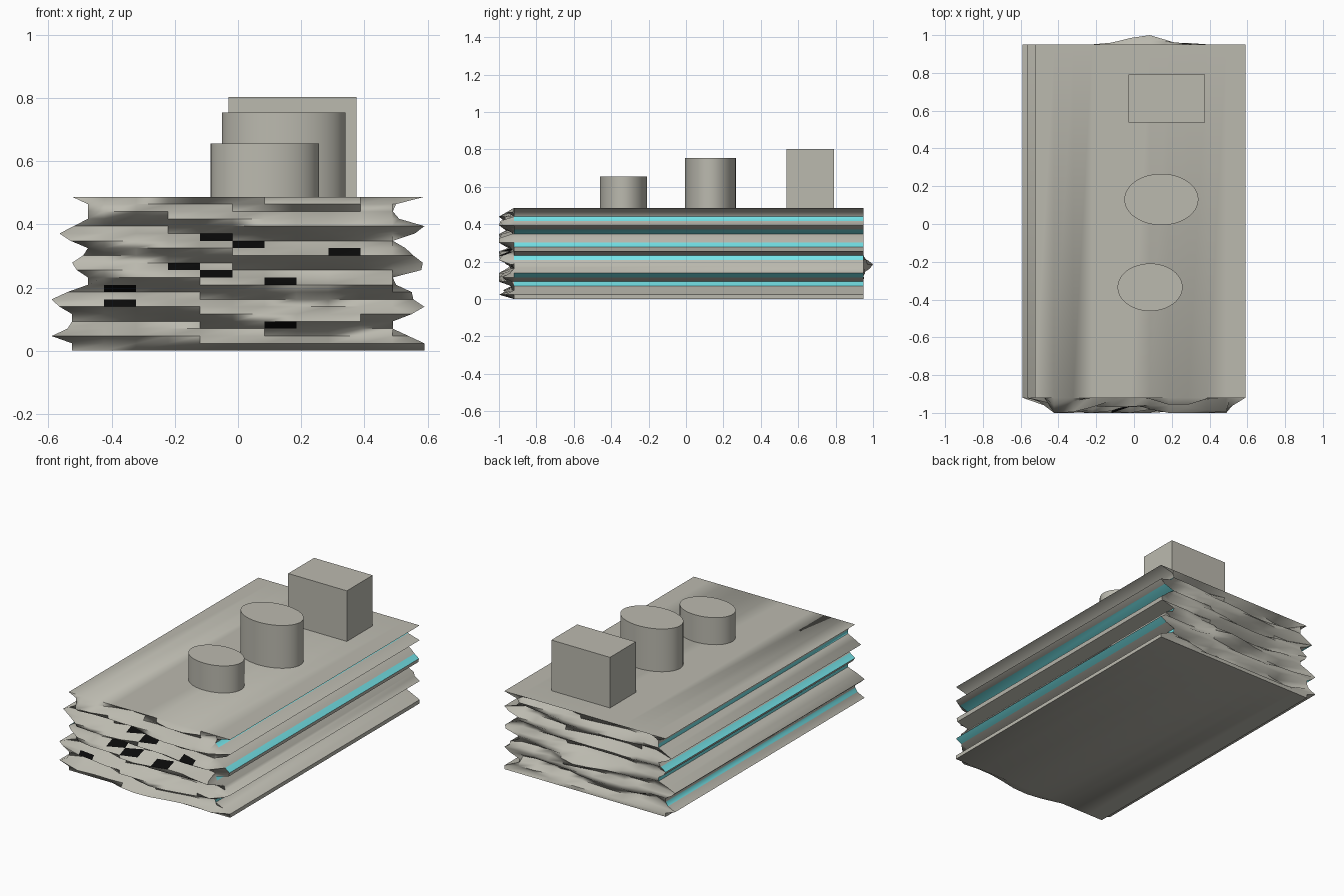
import bpy, bmesh, math

if "Cube" in bpy.data.objects:
    bpy.data.objects.remove(bpy.data.objects["Cube"])

def material(name, rgb):
    m = bpy.data.materials.new(name)
    m.diffuse_color = (*rgb, 1)
    m.use_nodes = True
    m.node_tree.nodes["Principled BSDF"].inputs["Base Color"].default_value = m.diffuse_color
    return m

stone = material("warm grey stone", (0.50, 0.49, 0.43))
cyan = material("pale cyan", (0.18, 0.78, 0.82))
black = material("black", (0.003, 0.003, 0.003))

COLS, ROWS, H = 11, 21, 0.487
X0, X1 = -0.525, 0.59
FRONT, BACK = -0.92, 0.95

# Layered outline of each long side, bottom to top
LEFT = [-.525, -.525, -.59, -.54, -.525, -.525, -.565, -.59, -.54, -.475, -.475,
        -.51, -.525, -.49, -.475, -.53, -.565, -.52, -.475, -.475, -.475, -.525]
RIGHT = [.59, .59, .54, .49, .49, .55, .59, .555, .55, .50, .49,
         .58, .585, .555, .53, .49, .56, .59, .51, .49, .50, .59]
CYAN_ROWS = {3, 5, 9, 12, 15, 18}
BLACK_CELLS = {(4, 15), (5, 14), (8, 13), (3, 11), (4, 10), (6, 9), (1, 8), (1, 6), (6, 3)}

def pos_x(i, j):
    if i == 0:
        return LEFT[j]
    if i == COLS:
        return RIGHT[j]
    return X0 + (X1 - X0) * i / COLS

def ripple(x, z, phase):
    return (math.sin(2 * math.pi * z / 0.098 + 1.5 * math.sin(5 * x + phase))
            + 0.5 * math.sin(8 * x + 12 * z + phase))

def front_y(i, j):
    if i in (0, COLS) or j in (0, ROWS):
        return FRONT
    y = FRONT - 0.025 - 0.05 * ripple(pos_x(i, j), H * j / ROWS, 0.4)
    return max(-1.0, min(-0.88, y))

def back_y(i, j):
    if i in (0, COLS) or j in (0, ROWS):
        return BACK
    x, z = pos_x(i, j), H * j / ROWS
    y = min(BACK, 0.93 + 0.035 * ripple(x, z, 2.0))
    bump = math.exp(-((x - 0.1) / 0.15) ** 2 - ((z - 0.17) / 0.03) ** 2)
    return min(1.0, y + 0.11 * bump)

# Stratified block: rippled end grids joined by long side strips
bm = bmesh.new()
def end_grid(fy):
    return [[bm.verts.new((pos_x(i, j), fy(i, j), H * j / ROWS)) for j in range(ROWS + 1)]
            for i in range(COLS + 1)]
F, B = end_grid(front_y), end_grid(back_y)

def face(vs, mat=0):
    bm.faces.new(vs).material_index = mat

for i in range(COLS):
    for j in range(ROWS):
        face((F[i][j], F[i+1][j], F[i+1][j+1], F[i][j+1]), 2 if (i, j) in BLACK_CELLS else 0)
        face((B[i+1][j], B[i][j], B[i][j+1], B[i+1][j+1]))
    face((F[i][ROWS], F[i+1][ROWS], B[i+1][ROWS], B[i][ROWS]))
    face((F[i+1][0], F[i][0], B[i][0], B[i+1][0]))
for j in range(ROWS):
    m = 1 if j in CYAN_ROWS else 0
    face((B[0][j], F[0][j], F[0][j+1], B[0][j+1]), m)
    face((F[COLS][j], B[COLS][j], B[COLS][j+1], F[COLS][j+1]), m)
me = bpy.data.meshes.new("layered_block")
bm.to_mesh(me)
bm.free()
block = bpy.data.objects.new("layered_block", me)
bpy.context.collection.objects.link(block)
for m in (stone, cyan, black):
    me.materials.append(m)

def activate(ob):
    bpy.ops.object.select_all(action='DESELECT')
    ob.select_set(True)
    bpy.context.view_layer.objects.active = ob

activate(block)
bpy.ops.object.shade_smooth_by_angle(angle=math.radians(60))

# Three raised pieces on top
def finish(name, size):
    ob = bpy.context.object
    ob.name = name
    ob.scale = size
    bpy.ops.object.transform_apply(location=False, rotation=False, scale=True)
    ob.data.materials.append(stone)
    bpy.ops.object.shade_smooth_by_angle(angle=math.radians(60))

def top_block(name, x, y, sx, sy, top):
    z0 = H - 0.01
    bpy.ops.mesh.primitive_cube_add(size=1, location=(x, y, (top + z0) / 2))
    finish(name, (sx, sy, top - z0))

def top_drum(name, x, y, rx, ry, top):
    z0 = H - 0.01
    bpy.ops.mesh.primitive_cylinder_add(vertices=48, radius=1, depth=1, location=(x, y, (top + z0) / 2))
    finish(name, (rx, ry, top - z0))

top_block("rear_box", 0.173, 0.665, 0.405, 0.255, 0.803)
top_drum("middle_drum", 0.145, 0.13, 0.196, 0.136, 0.754)
top_drum("front_drum", 0.085, -0.335, 0.172, 0.126, 0.656)
